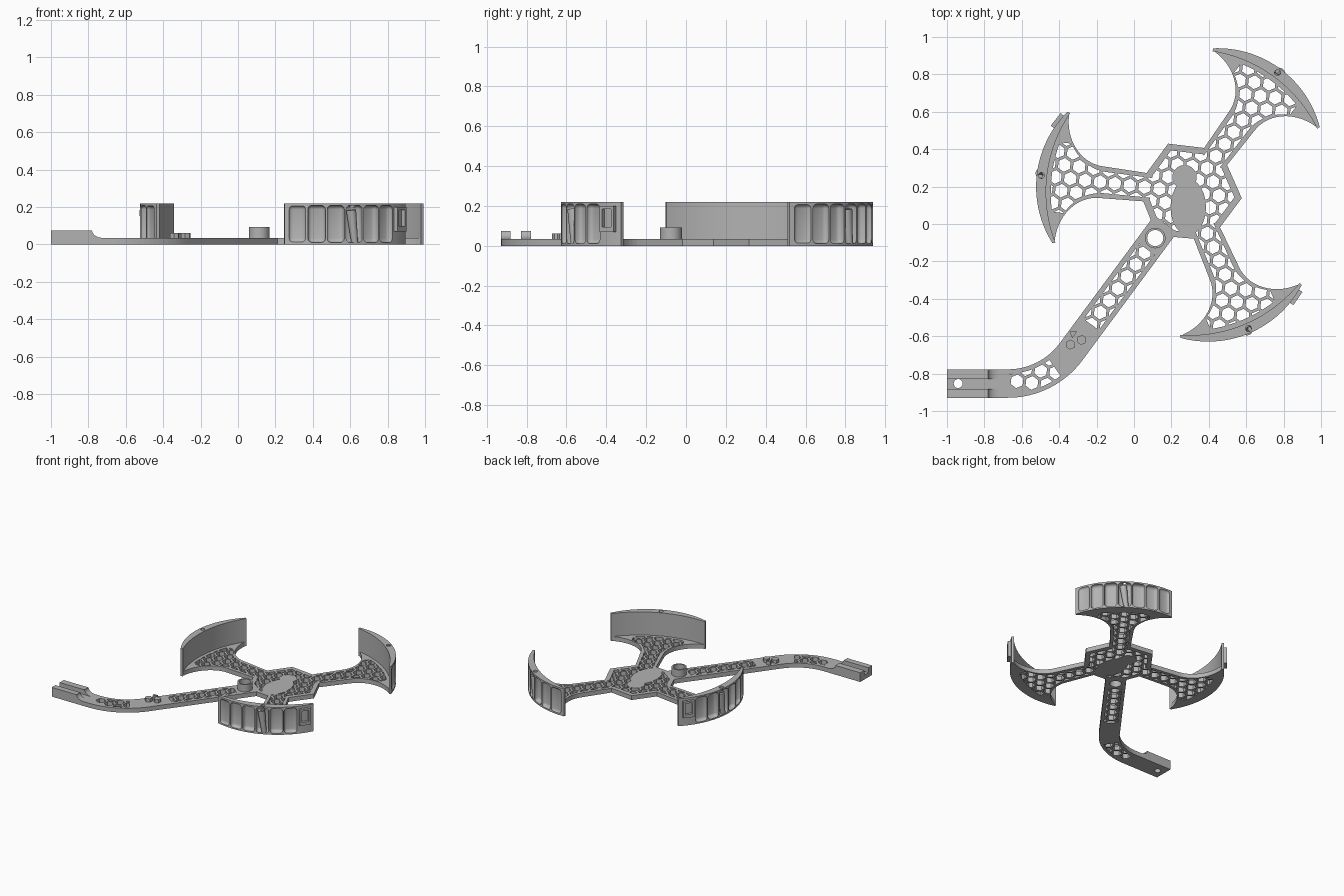
import bpy, bmesh
from math import sin, cos, pi, radians, sqrt
from mathutils import Matrix, Vector

cube = bpy.data.objects.get("Cube")
if cube:
    bpy.data.objects.remove(cube, do_unlink=True)

grey = bpy.data.materials.new("plain grey")
grey.use_nodes = True
TONE = (0.45, 0.45, 0.45, 1)
grey.diffuse_color = TONE
grey.node_tree.nodes["Principled BSDF"].inputs["Base Color"].default_value = TONE

CX, CY = 0.295, 0.17           # hub centre
ARMS = [radians(a) for a in (53.5, 173.5, -66.5)]
TAIL = radians(233.5)
PLATE = 0.035                  # plate thickness
WALL = 0.22                    # wall height


def place(pts, ang):
    """Local (along, across) points to world points around the hub."""
    return [(CX + u * cos(ang) - v * sin(ang), CY + u * sin(ang) + v * cos(ang)) for u, v in pts]


def from_bmesh(name, bm):
    bmesh.ops.recalc_face_normals(bm, faces=bm.faces)
    mesh = bpy.data.meshes.new(name)
    bm.to_mesh(mesh)
    bm.free()
    mesh.materials.append(grey)
    obj = bpy.data.objects.new(name, mesh)
    bpy.context.collection.objects.link(obj)
    return obj


def prisms(name, outlines, z0, z1):
    bm = bmesh.new()
    for pts in outlines:
        face = bm.faces.new([bm.verts.new((x, y, z0)) for x, y in pts])
        top = bmesh.ops.extrude_face_region(bm, geom=[face])["geom"]
        verts = [v for v in top if isinstance(v, bmesh.types.BMVert)]
        bmesh.ops.translate(bm, verts=verts, vec=(0, 0, z1 - z0))
    return from_bmesh(name, bm)


def circle(x, y, r, n=32, ry=None, turn=0):
    return [(x + r * cos(2 * pi * i / n + turn), y + (ry or r) * sin(2 * pi * i / n + turn)) for i in range(n)]


def combine(obj, other, operation):
    mod = obj.modifiers.new("cut", "BOOLEAN")
    mod.object, mod.operation, mod.solver = other, operation, "EXACT"
    bpy.context.view_layer.update()
    graph = bpy.context.evaluated_depsgraph_get()
    mesh = bpy.data.meshes.new_from_object(obj.evaluated_get(graph))
    obj.modifiers.clear()
    obj.data = mesh
    bpy.data.objects.remove(other, do_unlink=True)


def box(name, size, matrix, bevel=0):
    bm = bmesh.new()
    bmesh.ops.create_cube(bm, size=1)
    bmesh.ops.scale(bm, vec=size, verts=bm.verts)
    if bevel:
        bmesh.ops.bevel(bm, geom=bm.edges[:], offset=bevel, segments=3, profile=0.5, affect="EDGES")
    bmesh.ops.transform(bm, matrix=matrix, verts=bm.verts)
    return from_bmesh(name, bm)


def mirrored(half):
    return half + [(u, -v) for u, v in reversed(half) if abs(v) > 1e-5]


def arc(cu, r, a, n=20):
    """Right half of a curve bulging along +u, from its tip to its crown."""
    return [(cu + r * cos(a * (1 - i / n)), r * sin(a * (1 - i / n))) for i in range(n + 1)]


# Outlines of the flared arms and the curved tail
quarter = [pi / 2 * i / 14 for i in range(15)]
arm_outline = mirrored([(0.2, 0.075)] + [(0.47 + 0.215 * sin(t), 0.335 - 0.25 * cos(t)) for t in quarter]
                       + arc(0.015, 0.755, 0.46))
arm_window = mirrored([(0.14, 0.052)] + [(0.45 + 0.24 * sin(t), 0.335 - 0.278 * cos(t)) for t in quarter[:10]]
                      + arc(-0.015, 0.755, 0.25))
hub_spots = [(0.25, a + d) for a in ARMS for d in (-0.305, 0.305)]
hub_spots += [(0.283, radians(a)) for a in (113.5, -6.5)] + [(0.255, TAIL - 0.28), (0.255, TAIL + 0.28)]
hub_spots.sort(key=lambda s: s[1] % (2 * pi))


def hub_outline(k):
    return place([(k * r * cos(a), k * r * sin(a)) for r, a in hub_spots], 0)


bend = [(-0.674 + 0.42 * cos(t), -0.433 + 0.42 * sin(t))
        for t in [radians(-36.5 - 53.5 * i / 16) for i in range(17)]]


def ribbon(path, width):
    left, right = [], []
    for i, p in enumerate(path):
        d = Vector(path[min(i + 1, len(path) - 1)]) - Vector(path[max(i - 1, 0)])
        n = Vector((-d.y, d.x)).normalized() * width / 2
        left.append((p[0] + n.x, p[1] + n.y))
        right.append((p[0] - n.x, p[1] - n.y))
    return left + right[::-1]


def along_tail(s):
    return place([(s, 0)], TAIL)[0]


# Base plate: hub, three arms and the tail
plate = prisms("base_plate", [hub_outline(1)], 0, PLATE)
pieces = [place(arm_outline, a) for a in ARMS] + [ribbon([along_tail(0.2)] + bend + [(-1, -0.853)], 0.152)]
for outline in pieces:
    combine(plate, prisms("piece", [outline], 0, PLATE), "UNION")

# Honeycomb openings, clipped to a solid border
window = prisms("window", [hub_outline(0.86)], -0.05, 0.08)
openings = [place(arm_window, a) for a in ARMS]
openings += [ribbon([along_tail(0.38), along_tail(0.88)], 0.1), ribbon(bend[5:] + [(-0.72, -0.853)], 0.105)]
for outline in openings:
    combine(window, prisms("piece", [outline], -0.05, 0.08), "UNION")
for solid in (circle(0.29, 0.09, 0.095, 24, 0.15), circle(0.27, 0.25, 0.065, 24),
              circle(*along_tail(0.305), 0.075, 24)):
    combine(window, prisms("solid_area", [solid], -0.1, 0.1), "DIFFERENCE")
PITCH = 0.08
cells = []
for row in range(-20, 21):
    for col in range(-24, 25):
        u, v = PITCH * (col + 0.5 * (row % 2)), PITCH * row * sqrt(3) / 2
        if u * u + v * v < 1.9:
            cells.append(place(circle(u, v, 0.037, 6, turn=pi / 6), ARMS[0]))
honeycomb = prisms("honeycomb", cells, -0.02, 0.06)
combine(honeycomb, window, "INTERSECT")
combine(plate, honeycomb, "DIFFERENCE")

# Round boss at the root of the tail, and the tail mounting hole
bx, by = along_tail(0.305)
boss = prisms("round_boss", [circle(bx, by, 0.055)], 0, 0.093)
combine(boss, prisms("bore", [circle(bx, by, 0.043)], -0.05, 0.2), "DIFFERENCE")
for hole in (circle(bx, by, 0.043), circle(-0.94, -0.853, 0.024)):
    combine(plate, prisms("hole", [hole], -0.05, 0.2), "DIFFERENCE")

# Two rails on the tail end, each running down in a concave curve
for name, y0, y1 in (("outer_rail", -0.929, -0.882), ("inner_rail", -0.828, -0.777)):
    side = [(-1, 0.03), (-1, 0.074), (-0.79, 0.074)]
    side += [(-0.72 - 0.06 * cos(t), 0.075 - 0.04 * sin(t)) for t in quarter] + [(-0.72, 0.03)]
    rail = prisms(name, [side], y0, y1)
    rail.data.transform(Matrix(((1, 0, 0, 0), (0, 0, 1, 0), (0, 1, 0, 0), (0, 0, 0, 1))))
    rail.data.flip_normals()

# Small pegs on the tail
prisms("hex_pegs", [circle(x, y, 0.027, 6, turn=0.4) for x, y in ((-0.34, -0.645), (-0.28, -0.62))], 0.03, 0.062)
prisms("wedge_peg", [[(-0.345, -0.575), (-0.305, -0.575), (-0.33, -0.61)]], 0.03, 0.062)

# Curved walls with rounded pockets on the outside
wall_outline = mirrored(arc(0.256, 0.564, 0.678))
wall_outline += mirrored(arc(0.01, 0.755, 0.479))[::-1]
for arm, (label, clip) in zip(ARMS, (("back_left", 0), ("right", -3), ("front_left", 3))):
    base = Matrix.Translation((CX, CY, 0)) @ Matrix.Rotation(arm, 4, "Z") @ Matrix.Translation((0.256, 0, 0))

    def bay(i, r, z):
        return base @ Matrix.Rotation(i * 0.184, 4, "Z") @ Matrix.Translation((r, 0, z))

    wall = prisms(label + "_wall", [place(wall_outline, arm)], 0, WALL)
    for i in range(-3, 4):
        if clip and i == clip:
            continue
        floor = 0.564 - (0.042 - 0.028 * (i / 3) ** 2)
        combine(wall, box("pocket", (0.12, 0.094, 0.198), bay(i, floor + 0.06, 0.11), 0.022), "DIFFERENCE")

    # Slanted tube in the middle pocket, with a bore in its top
    bm = bmesh.new()
    bmesh.ops.create_cone(bm, cap_ends=True, segments=20, radius1=0.018, radius2=0.027, depth=0.175)
    bmesh.ops.transform(bm, matrix=bay(0, 0.545, 0.097) @ Matrix.Rotation(0.12, 4, "X"), verts=bm.verts)
    tube = from_bmesh(label + "_tube", bm)
    bm = bmesh.new()
    bmesh.ops.create_cone(bm, cap_ends=True, segments=20, radius1=0.014, radius2=0.014, depth=0.16)
    bmesh.ops.transform(bm, matrix=bay(0, 0.545, 0.18) @ Matrix.Rotation(0.12, 4, "X"), verts=bm.verts)
    bore = from_bmesh("bore", bm)
    combine(tube, bore, "DIFFERENCE")
    combine(wall, prisms("top_hole", [place(circle(0.795, 0, 0.016, 20), arm)], 0.19, 0.3), "DIFFERENCE")

    # Clip socket at one end of the wall
    if clip:
        socket = box(label + "_clip", (0.034, 0.085, 0.13), bay(clip, 0.567, 0.135))
        combine(socket, box("opening", (0.06, 0.055, 0.09), bay(clip, 0.59, 0.14)), "DIFFERENCE")

# Smooth curves, keeping edges sharp
bpy.ops.object.select_all(action="DESELECT")
for obj in bpy.context.collection.objects:
    if obj.type == "MESH" and obj.name.endswith(("_wall", "_tube", "_boss", "_rail")):
        obj.select_set(True)
        bpy.context.view_layer.objects.active = obj
bpy.ops.object.shade_smooth_by_angle(angle=radians(30))
